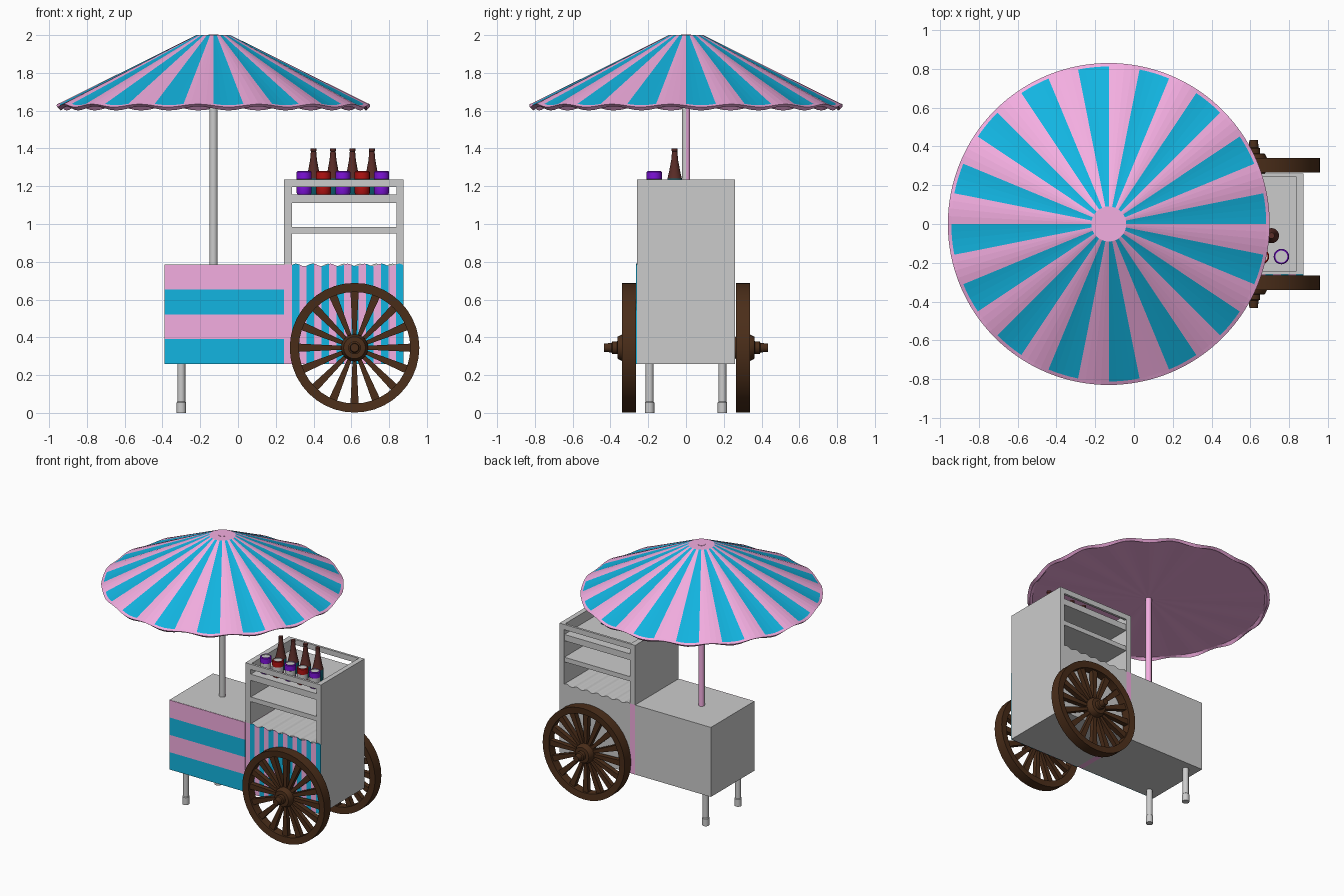
import bpy, bmesh
from math import sin, cos, pi, tau
from mathutils import Matrix, Vector

if "Cube" in bpy.data.objects:
    bpy.data.objects.remove(bpy.data.objects["Cube"])


def mat(name, rgb):
    m = bpy.data.materials.new(name)
    m.diffuse_color = (*rgb, 1)
    m.use_nodes = True
    m.node_tree.nodes["Principled BSDF"].inputs["Base Color"].default_value = m.diffuse_color
    return m


PINK = mat("pink", (0.9, 0.42, 0.75))
BLUE = mat("blue", (0.006, 0.46, 0.75))
WOOD = mat("wood", (0.07, 0.027, 0.01))
GLASS = mat("brown_glass", (0.1, 0.025, 0.02))
TEAL = mat("teal", (0.003, 0.1, 0.14))
PURPLE = mat("purple", (0.21, 0.006, 0.7))
RED = mat("red", (0.45, 0.006, 0.006))
GREY = mat("grey", (0.6, 0.6, 0.6))


def finish(name, bm, mats=(), smooth=False):
    bmesh.ops.recalc_face_normals(bm, faces=bm.faces)
    me = bpy.data.meshes.new(name)
    bm.to_mesh(me)
    bm.free()
    for m in mats:
        me.materials.append(m)
    ob = bpy.data.objects.new(name, me)
    bpy.context.collection.objects.link(ob)
    if smooth:
        bpy.ops.object.select_all(action='DESELECT')
        ob.select_set(True)
        bpy.context.view_layer.objects.active = ob
        bpy.ops.object.shade_smooth_by_angle(angle=0.6)
    return ob


def box(name, x0, x1, y0, y1, z0, z1, mats=()):
    bm = bmesh.new()
    bmesh.ops.create_cube(bm, size=1)
    for v in bm.verts:
        v.co = Vector((x0 + (v.co.x + .5) * (x1 - x0), y0 + (v.co.y + .5) * (y1 - y0),
                       z0 + (v.co.z + .5) * (z1 - z0)))
    return finish(name, bm, mats)


def revolve(bm, prof, n, M, closed=False, bands=None):
    """Spin (radius, height) points about local z; caps unless closed."""
    rings = [[bm.verts.new(M @ Vector((r * cos(tau * i / n), r * sin(tau * i / n), h)))
              for i in range(n)] for r, h in prof]
    last = len(rings) if closed else len(rings) - 1
    for k in range(last):
        a, b = rings[k], rings[(k + 1) % len(rings)]
        for i in range(n):
            j = (i + 1) % n
            f = bm.faces.new((a[i], a[j], b[j], b[i]))
            f.material_index = bands[k] if bands else 0
    if not closed:
        bm.faces.new(rings[0])
        bm.faces.new(rings[-1])


def lathe(name, prof, n, loc, mats=(), bands=None):
    bm = bmesh.new()
    revolve(bm, prof, n, Matrix.Translation(loc), bands=bands)
    return finish(name, bm, mats, True)


# Left cabinet with striped front
box("cabinet", -0.39, 0.243, -0.258, 0.26, 0.26, 0.785)
for i in range(4):
    z = 0.26 + i * 0.131
    box(f"cabinet_stripe_{i}", -0.39, 0.243, -0.262, -0.258, z, z + 0.131,
        [PINK if i % 2 else BLUE])

# Shelf unit: side panels, shelves, top rails
box("left_post_lower", 0.243, 0.285, -0.26, 0.26, 0.26, 0.785, [PINK])
box("left_panel", 0.243, 0.285, -0.26, 0.26, 0.785, 1.235)
box("right_panel", 0.838, 0.875, -0.26, 0.26, 0.26, 1.235)
box("middle_shelf", 0.285, 0.838, -0.255, 0.255, 0.95, 0.985)
box("bottle_shelf", 0.285, 0.838, -0.255, 0.255, 1.11, 1.157)
for s, n in ((-1, "front"), (1, "back")):
    box(n + "_top_rail", 0.285, 0.838, *sorted((s * 0.26, s * 0.243)), 1.195, 1.235)


def wavy_block(name, x0, x1, y0, y1, mats, stripes):
    """Block with corrugated top; stripes colour the columns."""
    bm = bmesh.new()
    n = 60
    cols = []
    for i in range(n + 1):
        t = i / n
        zt = 0.783 + 0.007 * sin(t * tau * 6.5)
        x = x0 + t * (x1 - x0)
        cols.append([bm.verts.new((x, y, z)) for y, z in
                     ((y0, 0.26), (y0, zt), (y1, zt), (y1, 0.26))])
    for i in range(n):
        a, b = cols[i], cols[i + 1]
        for k in range(4):
            f = bm.faces.new((a[k], b[k], b[(k + 1) % 4], a[(k + 1) % 4]))
            if stripes:
                f.material_index = (i // 4) % 2
    bm.faces.new(cols[0])
    bm.faces.new(cols[-1])
    finish(name, bm, mats)


wavy_block("lower_counter", 0.285, 0.838, -0.26, 0.26, [], False)
wavy_block("striped_curtain", 0.285, 0.875, -0.265, -0.26, [BLUE, PINK], True)

# Legs with foot sleeves
for s, n in ((-1, "front"), (1, "back")):
    lathe(n + "_leg", [(0.025, 0), (0.025, 0.055), (0.021, 0.06), (0.021, 0.265)],
          20, (-0.3, s * 0.193, 0))

# Wheels: rim, tapered spokes, turned hub
for s, n in ((-1, "front"), (1, "back")):
    bm = bmesh.new()
    M = Matrix.Translation((0.617, 0, 0.345)) @ Matrix.Rotation(-s * pi / 2, 4, 'X')
    revolve(bm, [(0.295, 0.27), (0.343, 0.265), (0.343, 0.34), (0.295, 0.335)], 40, M, True)
    revolve(bm, [(0.05, 0.25), (0.072, 0.28), (0.072, 0.335), (0.058, 0.362), (0.034, 0.364),
                 (0.034, 0.39), (0.025, 0.395), (0.022, 0.434)], 24, M)
    for k in range(16):
        R = M @ Matrix.Rotation(tau * k / 16, 4, 'Z')
        r = bmesh.ops.create_cube(bm, size=1)
        for v in r["verts"]:
            outer = v.co.x > 0
            v.co = R @ Vector((0.305 if outer else 0.055,
                               v.co.y * (0.044 if outer else 0.02), 0.303 + v.co.z * 0.035))
    finish(n + "_wheel", bm, [WOOD], True)

# Umbrella pole, pink on its rear half
ob = lathe("umbrella_pole", [(0.022, 0.78), (0.022, 2.0)], 20, (-0.13, 0, 0), [GREY, PINK])
for p in ob.data.polygons:
    p.material_index = int(p.normal.y > -0.1 and abs(p.normal.z) < 0.5)

# Umbrella canopy: striped cone, scalloped hem, flat underside
bm = bmesh.new()
N = 128
rings = []
for r, z, amp in ((0.09, 2.0, 0), (0.812, 1.636, 0.007), (0.83, 1.627, 0.008),
                  (0.812, 1.612, 0.011), (0.795, 1.625, 0.002)):
    rings.append([bm.verts.new((-0.13 + r * cos(tau * i / N), r * sin(tau * i / N),
                                z - amp * cos(tau * i / N * 16 - pi / 2)))
                  for i in range(N)])
for k in range(4):
    for i in range(N):
        j = (i + 1) % N
        f = bm.faces.new((rings[k][i], rings[k][j], rings[k + 1][j], rings[k + 1][i]))
        f.material_index = int(k == 0 and (i // 4) % 2 == 0)
bm.faces.new(rings[0])
hub = bm.verts.new((-0.13, 0, 1.625))
for i in range(N):
    bm.faces.new((rings[4][i], rings[4][(i + 1) % N], hub))
finish("umbrella_canopy", bm, [PINK, BLUE])
lathe("umbrella_cap", [(0.026, 1.99), (0.026, 2.002)], 20, (-0.13, 0, 0), [PINK])

# Cans with coloured top and bottom bands
for i in range(5):
    lathe(f"can_{i}", [(0.036, 1.157), (0.04, 1.165), (0.04, 1.195), (0.037, 1.197),
                       (0.037, 1.235), (0.04, 1.237), (0.04, 1.275), (0.035, 1.28),
                       (0.031, 1.28), (0.031, 1.274)],
          20, (0.35 + i * 0.1025, -0.168, 0), [GREY, RED if i % 2 else PURPLE],
          [1, 1, 0, 0, 0, 1, 1, 1, 0])

# Bottles with labels
for i in range(4):
    lathe(f"bottle_{i}", [(0.036, 1.157), (0.038, 1.165), (0.038, 1.19), (0.039, 1.19),
                          (0.039, 1.24), (0.037, 1.245), (0.029, 1.28), (0.018, 1.34),
                          (0.014, 1.385), (0.016, 1.387), (0.016, 1.4)],
          20, (0.4 + i * 0.103, -0.06, 0), [GLASS, TEAL],
          [1, 1, 1, 1, 0, 0, 0, 0, 0, 0])
